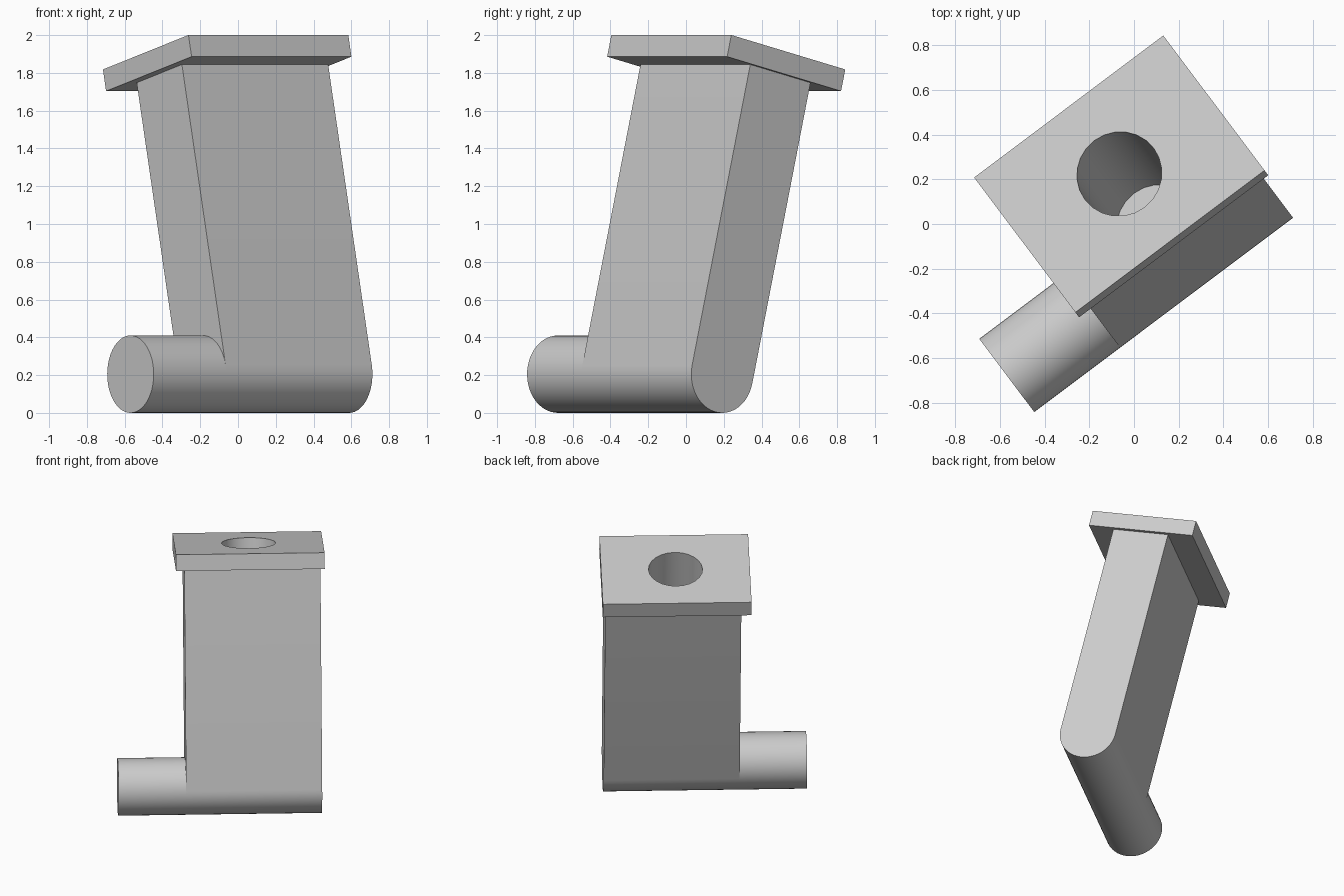
import bpy, bmesh, math
from mathutils import Matrix, Vector

if "Cube" in bpy.data.objects:
    bpy.data.objects.remove(bpy.data.objects["Cube"], do_unlink=True)

RADIUS = 0.205                  # round foot radius, also half the arm thickness
LEAN = math.radians(13.6)       # backward lean of the arm
TURN = math.radians(36.9)       # turn of the whole part about the vertical
ARM_TOP, PLATE_TOP = 1.637, 1.755
LEFT, RIGHT, PIN_END = -0.382, 0.586, -0.862

# Part frame: x along the pin, y across the arm, z up the leaning arm
frame = (Matrix.Rotation(TURN, 4, "Z") @ Matrix.Translation((0, -0.2, RADIUS))
         @ Matrix.Rotation(-LEAN, 4, "X"))

grey = bpy.data.materials.new("plain grey")
grey.use_nodes = True
colour = (0.6, 0.6, 0.6, 1)
grey.diffuse_color = colour
grey.node_tree.nodes["Principled BSDF"].inputs["Base Color"].default_value = colour


def extrude(name, outline, along):
    """Prism made by sweeping a closed 3D outline along a vector."""
    bm = bmesh.new()
    face = bm.faces.new([bm.verts.new(p) for p in outline])
    swept = bmesh.ops.extrude_face_region(bm, geom=[face], use_keep_orig=True)
    moved = [v for v in swept["geom"] if isinstance(v, bmesh.types.BMVert)]
    bmesh.ops.translate(bm, verts=moved, vec=Vector(along))
    bmesh.ops.recalc_face_normals(bm, faces=bm.faces)
    bm.transform(frame)
    mesh = bpy.data.meshes.new(name)
    bm.to_mesh(mesh)
    bm.free()
    mesh.materials.append(grey)
    obj = bpy.data.objects.new(name, mesh)
    bpy.context.collection.objects.link(obj)
    return obj


def select(obj):
    bpy.ops.object.select_all(action="DESELECT")
    obj.select_set(True)
    bpy.context.view_layer.objects.active = obj


def arc(x, start, sweep, steps):
    angles = [start + sweep * i / steps for i in range(steps + 1)]
    return [(x, RADIUS * math.cos(a), RADIUS * math.sin(a)) for a in angles]


# Arm with a rounded foot
arm_outline = arc(LEFT, math.pi, math.pi, 24)
arm_outline += [(LEFT, RADIUS, ARM_TOP), (LEFT, -RADIUS, ARM_TOP)]
arm = extrude("arm", arm_outline, (RIGHT - LEFT, 0, 0))

# Pin continuing the foot to one side
pin = extrude("side_pin", arc(PIN_END, 0, math.tau, 48)[:-1], (LEFT - PIN_END, 0, 0))

# Top plate, square to the arm
plate_x, plate_y = 0.082, 0.006
half_w, half_d = 0.529, 0.388
plate_outline = [(plate_x + i * half_w, plate_y + j * half_d, ARM_TOP)
                 for i, j in ((-1, -1), (1, -1), (1, 1), (-1, 1))]
plate = extrude("top_plate", plate_outline, (0, 0, PLATE_TOP - ARM_TOP))

# Deep blind bore through the plate and down the arm
bore_outline = [(plate_x + 0.192 * math.cos(math.tau * i / 24),
                 plate_y + 0.192 * math.sin(math.tau * i / 24), 0.5) for i in range(24)]
bore = extrude("bore_cutter", bore_outline, (0, 0, PLATE_TOP))
bore.hide_render = True

for obj in (arm, plate):
    cut = obj.modifiers.new("bore", "BOOLEAN")
    cut.operation, cut.solver, cut.object = "DIFFERENCE", "EXACT", bore
    select(obj)
    bpy.ops.object.modifier_apply(modifier=cut.name)
bpy.data.objects.remove(bore, do_unlink=True)

for obj in (arm, pin, plate):
    select(obj)
    bpy.ops.object.shade_smooth_by_angle(angle=math.radians(30))
